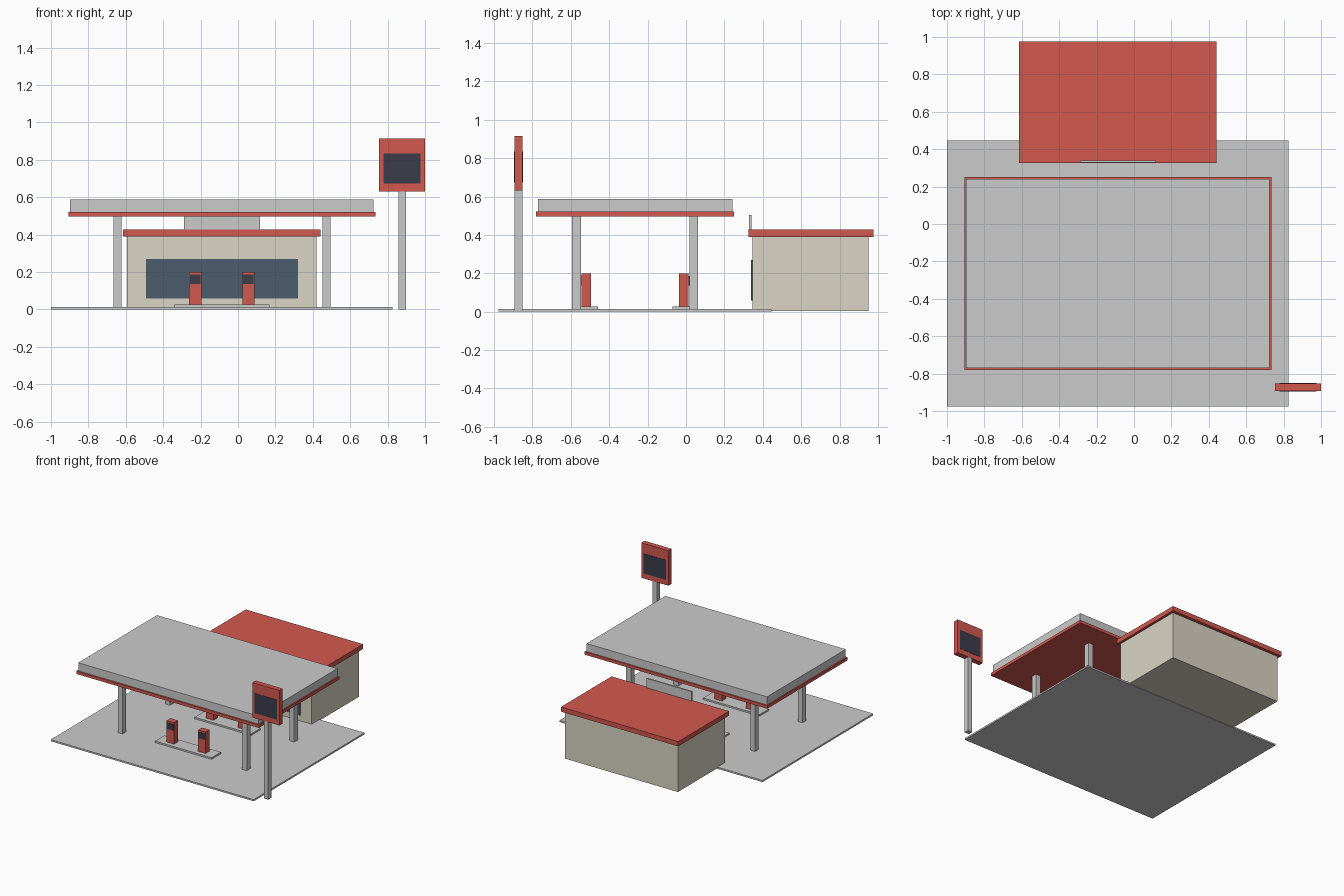
import bpy
import bmesh

if "Cube" in bpy.data.objects:
    bpy.data.objects.remove(bpy.data.objects["Cube"])


def material(name, rgb):
    m = bpy.data.materials.new(name)
    m.diffuse_color = (*rgb, 1)
    m.use_nodes = True
    m.node_tree.nodes["Principled BSDF"].inputs["Base Color"].default_value = m.diffuse_color
    return m


RED = material("red_paint", (0.65, 0.1, 0.08))
CREAM = material("cream_wall", (0.7, 0.66, 0.56))
GLASS = material("window_glass", (0.07, 0.11, 0.15))
DARK = material("dark_panel", (0.045, 0.045, 0.07))


def box(name, x, y, z, mat=None):
    """Box from (min, max) ranges on each axis."""
    bm = bmesh.new()
    bmesh.ops.create_cube(bm, size=1)
    for v in bm.verts:
        v.co = [r[0] if c < 0 else r[1] for c, r in zip(v.co, (x, y, z))]
    mesh = bpy.data.meshes.new(name)
    bm.to_mesh(mesh)
    bm.free()
    if mat:
        mesh.materials.append(mat)
    ob = bpy.data.objects.new(name, mesh)
    bpy.context.collection.objects.link(ob)
    return ob


def around(c, half):
    return (c - half, c + half)


CX, CY = -0.086, -0.265   # centre of the forecourt

# Forecourt slab
box("forecourt_slab", (-1, 0.825), (-0.977, 0.446), (0, 0.013))

# Canopy: red trim plate under a grey roof slab
box("canopy_trim", around(CX, 0.821), around(CY, 0.516), (0.497, 0.521), RED)
box("canopy_roof", around(CX, 0.811), around(CY, 0.506), (0.521, 0.587))

# Canopy pillars, pump islands and pumps, mirrored front to back
for side, sy in (("front", -1), ("back", 1)):
    for hand, sx in (("left", -1), ("right", 1)):
        box(f"{side}_{hand}_pillar", around(CX + sx * 0.559, 0.021),
            around(CY + sy * 0.305, 0.023), (0.01, 0.5))
        px, py = CX + sx * 0.142, CY + sy * 0.254
        box(f"{side}_{hand}_pump", around(px, 0.033), around(py, 0.025),
            (0.026, 0.2), RED)
        # Screen faces outward
        box(f"{side}_{hand}_pump_screen", around(px, 0.028),
            around(py + sy * 0.025, 0.003), (0.136, 0.186), DARK)
    box(f"{side}_pump_island", around(CX, 0.254), around(CY + sy * 0.254, 0.06),
        (0.001, 0.026))

# Store with overhanging roof, shop window and blank fascia board
box("store_walls", (-0.594, 0.42), (0.346, 0.952), (0.004, 0.39), CREAM)
box("store_roof", (-0.614, 0.441), (0.326, 0.977), (0.39, 0.428), RED)
box("store_window", (-0.492, 0.32), (0.339, 0.348), (0.059, 0.27), GLASS)
box("store_fascia_board", (-0.289, 0.117), (0.328, 0.34), (0.428, 0.504))

# Roadside price sign on a pole, with a dark panel on both faces
SX, SY = 0.877, -0.873
box("sign_pole", around(SX, 0.02), around(SY, 0.02), (0, 0.675))
box("sign_box", around(SX, 0.122), around(SY, 0.021), (0.631, 0.915), RED)
for side, s in (("front", -1), ("back", 1)):
    box(f"sign_{side}_panel", around(SX, 0.1), around(SY + s * 0.021, 0.002),
        (0.673, 0.834), DARK)
